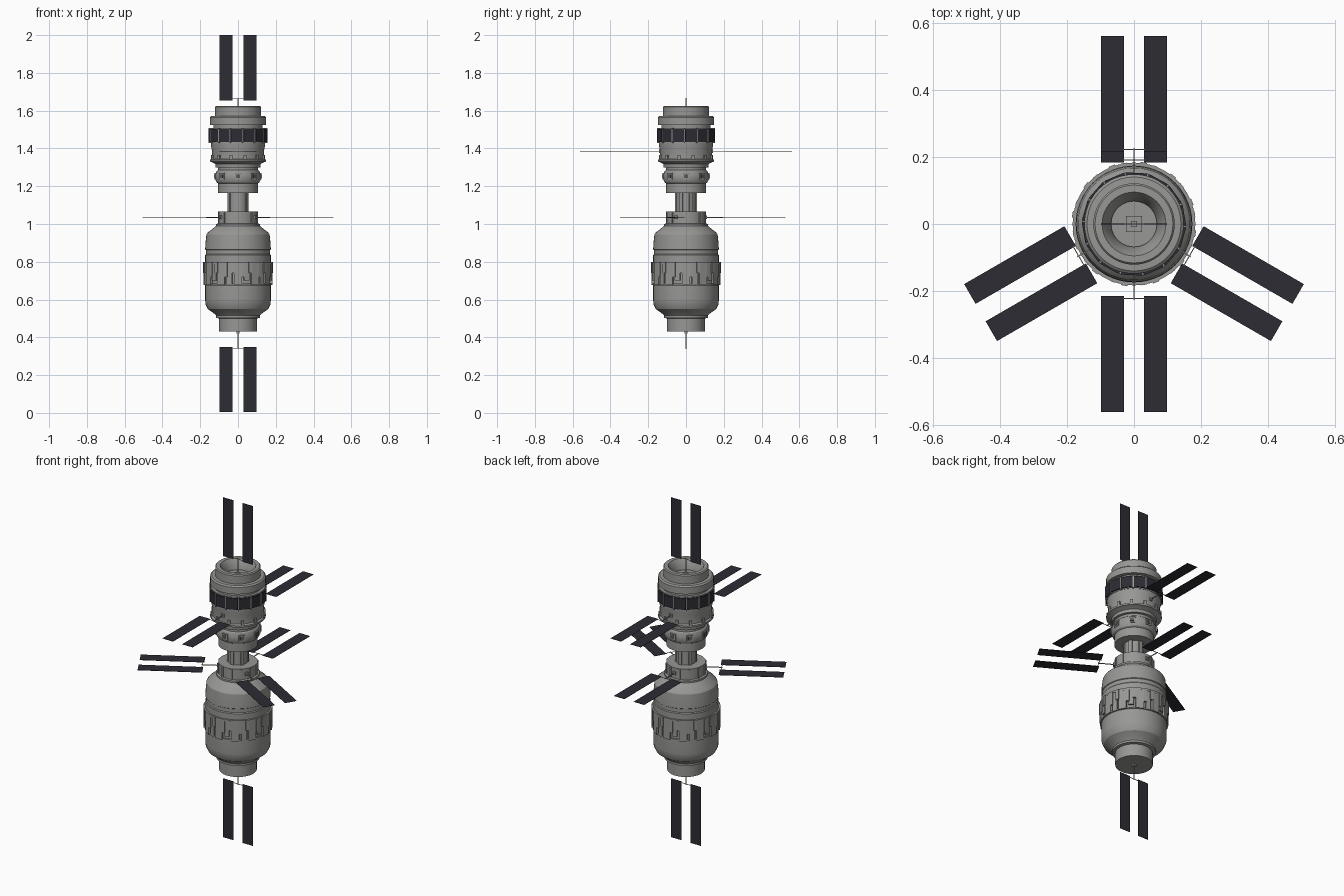
import bpy, bmesh, math
from mathutils import Matrix, Vector

if "Cube" in bpy.data.objects:
    bpy.data.objects.remove(bpy.data.objects["Cube"])

def material(name, rgb):
    m = bpy.data.materials.new(name)
    m.diffuse_color = (*rgb, 1)
    m.use_nodes = True
    m.node_tree.nodes["Principled BSDF"].inputs["Base Color"].default_value = m.diffuse_color
    return m

HULL = material("hull grey", (0.31, 0.31, 0.30))
PANEL = material("solar dark blue", (0.026, 0.025, 0.034))
TRIM = material("dark grey trim", (0.10, 0.10, 0.10))

def finish(name, bm, mat, smooth=True):
    bmesh.ops.recalc_face_normals(bm, faces=bm.faces[:])
    me = bpy.data.meshes.new(name)
    bm.to_mesh(me)
    bm.free()
    me.materials.append(mat)
    ob = bpy.data.objects.new(name, me)
    bpy.context.collection.objects.link(ob)
    if smooth:
        bpy.ops.object.select_all(action='DESELECT')
        ob.select_set(True)
        bpy.context.view_layer.objects.active = ob
        bpy.ops.object.shade_smooth_by_angle(angle=math.radians(28))
    return ob

def lathe(name, profile, mat=HULL, n=48):
    """Revolve (radius, z) points around z; ends at radius 0 close the shape."""
    bm = bmesh.new()
    vs = [bm.verts.new((r, 0, z)) for r, z in profile]
    es = [bm.edges.new(p) for p in zip(vs, vs[1:])]
    bmesh.ops.spin(bm, geom=vs + es, axis=(0, 0, 1), cent=(0, 0, 0),
                   angle=2 * math.pi, steps=n, use_duplicate=False)
    bmesh.ops.remove_doubles(bm, verts=bm.verts[:], dist=1e-5)
    return finish(name, bm, mat)

def box(bm, M, lo, hi):
    """Box between two local corners, placed by M."""
    lo, hi = Vector(lo), Vector(hi)
    S = Matrix.Diagonal((*(hi - lo), 1))
    bmesh.ops.create_cube(bm, size=1, matrix=M @ Matrix.Translation((lo + hi) / 2) @ S)

def around(deg):
    return Matrix.Rotation(math.radians(deg), 4, 'Z')

# Lower module hull
lathe("lower_hull", [
    (0, .43), (.10, .43), (.10, .50), (.116, .503), (.116, .515), (.125, .525),
    (.160, .55), (.172, .575), (.174, .60), (.174, .675), (.170, .68), (.170, .795),
    (.174, .80), (.174, .835), (.170, .84), (.170, .862), (.174, .865), (.172, .90),
    (.167, .945), (.160, .955), (.122, .985), (.116, .99), (.116, 1.0), (.105, 1.003),
    (.105, 1.065), (0, 1.065)])

# Connecting tunnel with lengthwise rails
lathe("docking_tunnel", [(0, 1.06), (.052, 1.06), (.052, 1.17), (0, 1.17)])
bm = bmesh.new()
for i in range(6):
    box(bm, around(60 * i + 30), (.045, -.010, 1.065), (.057, .010, 1.165))
finish("tunnel_rails", bm, HULL, False)

# Upper module hull with the recessed top dish
lathe("upper_hull", [
    (0, 1.165), (.105, 1.165), (.105, 1.215), (.113, 1.22), (.120, 1.235), (.120, 1.262),
    (.113, 1.28), (.106, 1.285), (.106, 1.298), (.118, 1.30), (.120, 1.318), (.140, 1.328),
    (.148, 1.33), (.148, 1.34), (.138, 1.345), (.138, 1.39), (.144, 1.42), (.144, 1.43),
    (.146, 1.43), (.146, 1.508), (.130, 1.508), (.130, 1.523), (.148, 1.525), (.148, 1.565),
    (.140, 1.572), (.121, 1.573), (.121, 1.62), (.116, 1.626), (.095, 1.626), (.088, 1.615),
    (.068, 1.575), (.068, 1.568), (0, 1.568)])

# Dark solar band, flat panes with grey posts and rims
N = 14
step = 360 / N
lathe("pane_backing", [(.1475, 1.435), (.151, 1.435), (.151, 1.503), (.1475, 1.503)], PANEL, 56)
panes, posts = bmesh.new(), bmesh.new()
half = .152 * math.tan(math.radians(step / 2))
for i in range(N):
    a = -80 + step * i
    box(panes, around(a + step / 2), (.147, -half + .004, 1.437), (.1525, half - .004, 1.501))
    box(posts, around(a), (.145, -.003, 1.43), (.1555, .003, 1.508))
finish("band_panes", panes, PANEL, False)
finish("band_posts", posts, HULL, False)

# Thruster ports around the waist of the upper module
bm, holes = bmesh.new(), bmesh.new()
for i in range(8):
    M = around(45 * i)
    box(bm, M, (.105, -.017, 1.235), (.1235, .017, 1.27))
    box(holes, M, (.12, -.010, 1.243), (.126, .010, 1.263))
finish("port_blocks", bm, HULL, False)
finish("port_openings", holes, TRIM, False)

# Small tabs on the upper flange
bm = bmesh.new()
for i in range(12):
    box(bm, around(30 * i + 15), (.132, -.008, 1.335), (.146, .008, 1.365))
finish("flange_tabs", bm, HULL, False)

# Equipment belt on the lower module: plates of differing width and height
bm = bmesh.new()
for i in range(12):
    for off, w, z0, r in ((0, .022, .677, .182), (9.5, .008, .72, .184),
                          (15, .014, .70 if i % 2 else .677, .180), (21, .010, .74, .186)):
        box(bm, around(30 * i + off), (.165, -w, z0), (r, w, .798))
finish("belt_plates", bm, HULL, False)
lathe("belt_top_hoop", [(.168, .788), (.183, .788), (.183, .80), (.168, .80)])
lathe("belt_lower_hoop", [(.168, .676), (.178, .676), (.178, .684), (.168, .684)])

# Collar ribs on the lower module
bm = bmesh.new()
for i in range(12):
    box(bm, around(30 * i + 15), (.10, -.006, 1.003), (.109, .006, 1.062))
finish("collar_ribs", bm, HULL, False)

# Solar wings: each has a base plate, mast, crossbar and two thin blades
def frame(out, width):
    o, w = Vector(out), Vector(width)
    return Matrix((o, w, o.cross(w))).transposed().to_4x4()

def wing(name, M, start):
    mast, blades = bmesh.new(), bmesh.new()
    b = start - .083
    box(mast, M, (b - .012, -.024, -.024), (b + .003, .024, .024))
    box(mast, M, (b, -.009, -.009), (b + .012, .009, .009))
    box(mast, M, (b, -.002, -.002), (start + .012, .002, .002))
    box(mast, M, (start + .006, -.032, -.001), (start + .009, .032, .001))
    for s in (-1, 1):
        y = sorted((s * .030, s * .098))
        box(blades, M, (start, y[0], -.0008), (start + .345, y[1], .0008))
    finish(name + "_mast", mast, HULL, False)
    finish(name + "_blades", blades, PANEL, False)

wing("top_wing", frame((0, 0, 1), (1, 0, 0)), 1.655)
wing("bottom_wing", Matrix.Translation((0, 0, .70)) @ frame((0, 0, -1), (1, 0, 0)), .35)
for name, deg, z, start in (("upper_back_wing", 90, 1.385, .215),
                            ("upper_front_wing", -90, 1.385, .215),
                            ("lower_back_wing", 90, 1.035, .183),
                            ("lower_right_wing", -30, 1.035, .183),
                            ("lower_left_wing", 210, 1.035, .183)):
    wing(name, Matrix.Translation((0, 0, z)) @ around(deg), start)
